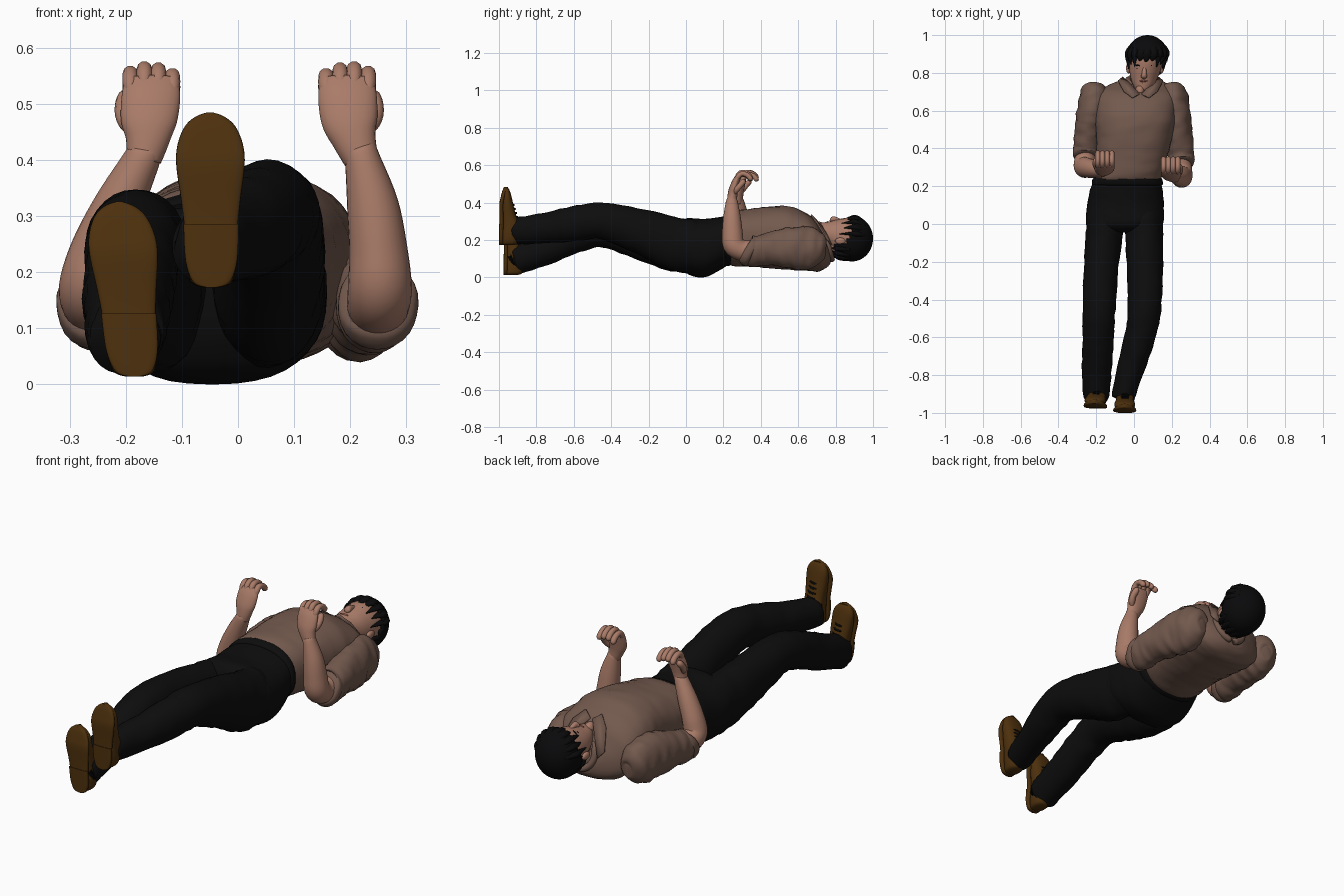
import bpy, bmesh, math
from mathutils import Vector, noise


def material(name, rgb):
    m = bpy.data.materials.new(name)
    m.diffuse_color = (*rgb, 1)
    return m


SKIN = material("skin", (0.40, 0.20, 0.14))
SHIRT = material("shirt", (0.17, 0.10, 0.075))
BLACK = material("trousers", (0.004, 0.004, 0.004))
LEATHER = material("leather", (0.075, 0.03, 0.004))
HAIR = material("hair", (0.003, 0.003, 0.0035))
LIP = material("lips", (0.32, 0.12, 0.09))


def finish(name, bm, mat):
    bmesh.ops.recalc_face_normals(bm, faces=bm.faces)
    me = bpy.data.meshes.new(name)
    bm.to_mesh(me)
    bm.free()
    me.materials.append(mat)
    for p in me.polygons:
        p.use_smooth = True
    ob = bpy.data.objects.new(name, me)
    bpy.context.collection.objects.link(ob)
    return ob


def loft(name, rings, mat, sides=28, steps=5, square=1.0, wrinkle=0.0, axis=None):
    """Skin elliptical rings (x, y, z, half width, half depth) along a smooth path."""
    R = [rings[0]] + list(rings) + [rings[-1]]
    pts = []
    for i in range(1, len(R) - 2):
        for k in range(steps):
            t = k / steps
            pts.append([0.5 * (2 * b + (c - a) * t + (2 * a - 5 * b + 4 * c - d) * t * t
                        + (3 * b - a - 3 * c + d) * t ** 3)
                        for a, b, c, d in zip(R[i - 1], R[i], R[i + 1], R[i + 2])])
    pts.append(list(rings[-1]))
    bm = bmesh.new()
    loops = []
    for i, p in enumerate(pts):
        c = Vector(p[:3])
        t = (Vector(pts[min(i + 1, len(pts) - 1)][:3]) - Vector(pts[max(i - 1, 0)][:3])).normalized()
        if axis:
            t = Vector(axis)
        u = Vector((1, 0, 0))
        u = (u - t * u.dot(t)).normalized()
        v = t.cross(u)
        loop = []
        for j in range(sides):
            q = 2 * math.pi * j / sides
            cs, sn = math.cos(q), math.sin(q)
            o = (u * math.copysign(abs(cs) ** square, cs) * max(p[3], .002)
                 + v * math.copysign(abs(sn) ** square, sn) * max(p[4], .002))
            w = c + o
            if wrinkle:
                w += o.normalized() * wrinkle * noise.noise(Vector((w.x * 12, w.y * 30, w.z * 12)))
            loop.append(bm.verts.new(w))
        loops.append(loop)
    for a, b in zip(loops, loops[1:]):
        for j in range(sides):
            bm.faces.new((a[j], a[(j + 1) % sides], b[(j + 1) % sides], b[j]))
    bm.faces.new(loops[0])
    bm.faces.new(loops[-1])
    return finish(name, bm, mat)


def ball(name, loc, rad, mat, seg=20):
    bm = bmesh.new()
    bmesh.ops.create_uvsphere(bm, u_segments=seg, v_segments=seg // 2 + 2, radius=1)
    for v in bm.verts:
        v.co = Vector(loc) + Vector(a * b for a, b in zip(v.co, rad))
    return finish(name, bm, mat)


def tube(name, pts, r, mat, flat=1.0):
    return loft(name, [(*p, r * (0.3 if i in (0, len(pts) - 1) else 1), r * flat * (0.3 if i in (0, len(pts) - 1) else 1))
                       for i, p in enumerate(pts)], mat, 10, 3)


ALONG_Y, ALONG_Z = (0, 1, 0), (0, 0, 1)

# Shirt body
loft("shirt_body", [(-.035, .22, .205, .17, .12), (-.033, .25, .207, .18, .145), (-.015, .35, .213, .19, .155),
                    (0, .45, .215, .20, .165), (.008, .55, .21, .215, .17), (.012, .65, .187, .215, .152),
                    (.015, .70, .163, .20, .13), (.025, .735, .138, .16, .097), (.035, .757, .125, .115, .07),
                    (.04, .772, .12, .07, .045)], SHIRT, 40, square=.88, wrinkle=.005, axis=ALONG_Y)

# Trousers: hips, waistband and legs
loft("hips", [(-.035, .24, .205, .175, .122), (-.04, .19, .185, .19, .14), (-.045, .10, .157, .203, .156),
              (-.05, .01, .168, .205, .15), (-.055, -.03, .18, .18, .11), (-.055, -.045, .18, .11, .06)],
     BLACK, 40, square=.85, wrinkle=.003, axis=ALONG_Y)
loft("waistband", [(-.035, .205, .20, .18, .13), (-.035, .212, .2, .188, .138),
                   (-.035, .238, .205, .184, .14), (-.035, .245, .206, .17, .12)], BLACK, 40, square=.88, axis=ALONG_Y)
loft("right_leg", [(-.145, .10, .16, .09, .12), (-.152, .02, .163, .098, .14), (-.16, -.08, .175, .097, .137),
                   (-.175, -.25, .217, .092, .118), (-.185, -.45, .255, .086, .093), (-.19, -.6, .215, .083, .088),
                   (-.196, -.75, .152, .08, .085), (-.2, -.90, .098, .07, .08), (-.2, -.915, .093, .06, .07)],
     BLACK, wrinkle=.006)
loft("left_leg", [(.055, .10, .16, .09, .12), (.055, .02, .168, .098, .14), (.055, -.08, .187, .1, .14),
                  (.058, -.25, .25, .096, .118), (.055, -.45, .302, .088, .098), (.03, -.6, .287, .082, .092),
                  (-.012, -.75, .265, .073, .08), (-.055, -.905, .25, .063, .07), (-.058, -.92, .25, .054, .06)],
     BLACK, wrinkle=.006)


# Shoes: upper, sole, heel and laces, toes pointing up
def shoe(side, xh, xt, z0, y0):
    def at(t):
        return xh + (xt - xh) * t, z0 + .312 * t
    upper = [(0, .015, .02, .08), (.03, .036, .01, .1), (.15, .046, .01, .115), (.32, .048, .01, .118),
             (.48, .049, .01, .095), (.68, .054, .012, .078), (.85, .053, .017, .066),
             (.95, .036, .022, .055), (.99, .012, .03, .045)]
    loft(side + "_shoe", [(at(t)[0], y0 + (a + b) / 2, at(t)[1], w, (b - a) / 2) for t, w, a, b in upper],
         LEATHER, square=.85, axis=ALONG_Z)
    sole = [(0, .012, .012), (.03, .033, .012), (.15, .046, .012), (.35, .048, .014), (.5, .053, .014),
            (.7, .061, .013), (.82, .058, .02), (.92, .045, .028), (.975, .026, .035), (1, .005, .038)]
    loft(side + "_sole", [(at(t)[0], y0 + a, at(t)[1], w, .011) for t, w, a in sole], LEATHER, square=.6, axis=ALONG_Z)
    heel = [(0, .012), (.03, .033), (.15, .046), (.34, .049), (.36, .048)]
    loft(side + "_heel", [(at(t)[0], y0 + .008, at(t)[1], w, .008) for t, w in heel], LEATHER, square=.5, axis=ALONG_Z)
    for k in range(4):
        x, z = at(.46 + .07 * k)
        y = y0 + .098 - .007 * k
        tube(f"{side}_lace_{k}", [(x - .03, y - .018, z), (x - .012, y, z + .004),
                                  (x + .012, y, z + .008), (x + .03, y - .018, z + .012)], .0045, HAIR)


shoe("right", -.185, -.212, .014, -.977)
shoe("left", -.047, -.05, .173, -1.0)


# Sleeves, forearms and hands
def hand(side, s, wx, wy, cx):
    loft(side + "_palm", [(wx, wy, .40, .031, .027), (wx + (cx - wx) * .5, wy + .002, .435, .039, .026),
                          (cx + s * .004, wy + .008, .47, .05, .025), (cx, wy + .022, .515, .052, .02),
                          (cx, wy + .036, .545, .047, .014)], SKIN)
    for k in range(4):
        x = cx + s * (.037 - .025 * k)
        h = (-.003, .005, .003, -.007)[k]
        tube(f"{side}_finger_{k}", [(x, wy + .018, .505), (x, wy + .03, .538 + h), (x, wy + .052, .558 + h),
                                    (x, wy + .082, .55 + h), (x, wy + .1, .53 + h), (x, wy + .106, .522 + h)],
             .0135, SKIN)
    tube(side + "_thumb", [(cx + s * .03, wy + .01, .44), (cx + s * .043, wy + .022, .465), (cx + s * .05, wy + .04, .488),
                           (cx + s * .045, wy + .06, .512), (cx + s * .04, wy + .068, .52)], .015, SKIN)


for side, s, dx, dy in (("left", 1, 0, 0), ("right", -1, .004, .035)):
    sleeve = [(.198, .745, .135, .02, .03), (.199, .738, .136, .042, .055), (.202, .715, .142, .064, .088),
              (.209, .67, .152, .075, .108), (.218, .60, .16, .077, .113), (.23, .52, .157, .076, .103),
              (.241, .43, .15, .073, .086), (.247, .375, .142, .069, .083), (.249, .335, .145, .066, .08),
              (.25, .318, .156, .05, .065)]
    loft(side + "_sleeve", [(s * (x + dx), y + dy * min(1, (.745 - y) / .4), z, a, b) for x, y, z, a, b in sleeve],
         SHIRT, wrinkle=.009)
    x = s * (.249 + dx)
    loft(side + "_cuff", [(x, .36 + dy, .132, .06, .07), (x, .352 + dy, .136, .071, .084),
                          (x, .328 + dy, .15, .07, .083), (x, .318 + dy, .156, .058, .068)], SHIRT, wrinkle=.006)
loft("left_forearm", [(.25, .36, .145, .054, .055), (.25, .30, .145, .056, .056), (.253, .255, .175, .057, .058),
                      (.25, .248, .24, .052, .055), (.24, .246, .32, .046, .047), (.222, .245, .40, .032, .033),
                      (.216, .246, .42, .03, .026)], SKIN)
loft("right_forearm", [(-.253, .40, .145, .052, .055), (-.258, .35, .145, .055, .056), (-.264, .305, .175, .055, .056),
                       (-.248, .298, .24, .05, .053), (-.212, .29, .32, .044, .046), (-.172, .28, .40, .033, .033),
                       (-.166, .278, .42, .03, .026)], SKIN)
hand("left", 1, .22, .246, .195)
hand("right", -1, -.168, .278, -.155)

# Neck and open collar
loft("neck", [(.035, .66, .2, .05, .06), (.04, .70, .185, .058, .07), (.05, .76, .18, .056, .064),
              (.06, .82, .185, .056, .064)], SKIN)
band = [math.radians(d) for d in range(-135, 136, 27)]
tube("collar_band", [(.045 + .078 * math.sin(a), .758 + .022 * math.cos(a), .175 - .078 * math.cos(a))
                     for a in band], .016, SHIRT)
for side, s in (("left", 1), ("right", -1)):
    bm = bmesh.new()
    bm.faces.new([bm.verts.new((.035 + s * x, y, z)) for x, y, z in
                  ((.006, .69, .312), (.045, .672, .338), (.09, .705, .295), (.12, .76, .205), (.095, .78, .175),
                   (.055, .745, .26))])
    ob = finish(side + "_collar_flap", bm, SHIRT)
    ob.modifiers.new("thickness", "SOLIDIFY").thickness = .008
ball("chest_opening", (.032, .705, .27), (.024, .035, .03), SKIN)

# Head and face
loft("head", [(.046, .703, .258, .012, .012), (.047, .71, .253, .034, .034), (.05, .735, .24, .054, .054),
              (.053, .77, .228, .07, .072), (.058, .81, .22, .082, .09), (.064, .87, .215, .09, .104),
              (.068, .93, .21, .085, .095), (.07, .975, .205, .05, .055), (.07, .985, .205, .02, .02)], SKIN, axis=ALONG_Y)
loft("nose", [(.056, .835, .302, .009, .008), (.055, .815, .307, .011, .011), (.054, .79, .312, .014, .015),
              (.053, .78, .308, .017, .012), (.053, .772, .3, .008, .006)], SKIN, 14)
ball("upper_lip", (.05, .757, .293), (.022, .006, .008), LIP)
ball("lower_lip", (.05, .747, .288), (.018, .006, .008), LIP)
for side, s in (("left", 1), ("right", -1)):
    x = .057 + s * .034
    ball(side + "_eye", (x, .822, .294), (.012, .0045, .008), HAIR)
    tube(side + "_eyebrow", [(x - s * .022, .834, .305), (x, .840, .305), (x + s * .02, .842, .292)], .005, HAIR)
    ball(side + "_ear", (.058 + s * .088, .825, .195), (.012, .028, .018), SKIN)

# Hair cap with the face cut away, plus pointed locks
cap = ball("hair", (.071, .888, .208), (.109, .112, .122), HAIR, 48)
bm = bmesh.new()
bm.from_mesh(cap.data)
gone = [f for f in bm.faces if f.calc_center_median().y < .885 - .5 * max(0, .25 - f.calc_center_median().z)
        and f.calc_center_median().z > .175]
bmesh.ops.delete(bm, geom=gone, context="FACES")
bm.to_mesh(cap.data)
bm.free()
cap.modifiers.new("thickness", "SOLIDIFY").thickness = .012
for k in range(9):
    a = math.radians(-76 + 19 * k)
    x, z = math.sin(a), math.cos(a)
    d = .02 * (k % 2)
    loft(f"front_lock_{k}", [(.071 + .075 * x, .955, .205 + .085 * z, .012, .012),
                             (.071 + .098 * x, .91, .205 + .113 * z, .022, .016),
                             (.066 + .097 * x, .88, .207 + .112 * z, .018, .010),
                             (.062 + .093 * x, .85 + d - .03 * abs(x), .208 + .104 * z, .002, .002)], HAIR, 10, 4)
for k in range(7):
    a = math.radians(120 + 20 * k)
    x, z = math.sin(a), math.cos(a)
    loft(f"nape_lock_{k}", [(.071 + .09 * x, .88, .205 + .105 * z, .02, .014),
                            (.068 + .082 * x, .82, .2 + .094 * z, .02, .014),
                            (.062 + .065 * x, .782, .195 + .075 * z, .003, .003)], HAIR, 10, 4)
